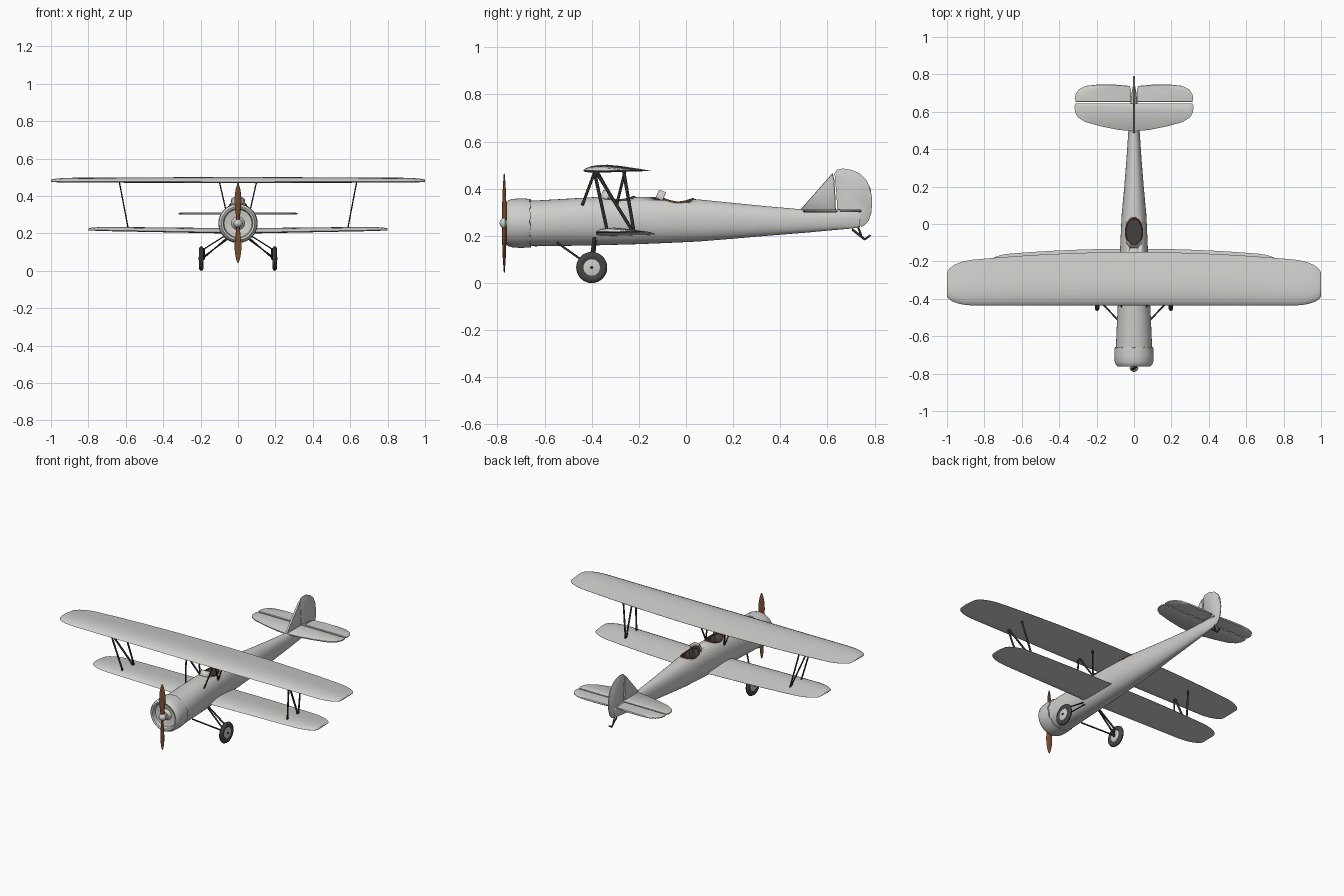
import bpy, bmesh, math
from mathutils import Vector
from math import sin, cos, pi, sqrt

if "Cube" in bpy.data.objects:
    bpy.data.objects.remove(bpy.data.objects["Cube"])


def material(name, r, g, b):
    m = bpy.data.materials.new(name)
    m.diffuse_color = (r, g, b, 1)
    m.use_nodes = True
    m.node_tree.nodes["Principled BSDF"].inputs["Base Color"].default_value = m.diffuse_color
    return m


GREY = material("light grey paint", 0.62, 0.62, 0.60)
WOOD = material("brown wood", 0.20, 0.075, 0.03)
DARK = material("dark strut metal", 0.03, 0.03, 0.03)
RUBBER = material("tyre rubber", 0.06, 0.06, 0.06)
INSIDE = material("cockpit interior", 0.06, 0.055, 0.05)


def finish(name, bm, mat, mirror=False, angle=40):
    bmesh.ops.recalc_face_normals(bm, faces=bm.faces)
    me = bpy.data.meshes.new(name)
    bm.to_mesh(me)
    bm.free()
    me.materials.append(mat)
    ob = bpy.data.objects.new(name, me)
    bpy.context.collection.objects.link(ob)
    bpy.ops.object.select_all(action='DESELECT')
    ob.select_set(True)
    bpy.context.view_layer.objects.active = ob
    bpy.ops.object.shade_smooth_by_angle(angle=math.radians(angle))
    if mirror:
        ob.modifiers.new("mirror", 'MIRROR').use_mirror_merge = False
    return ob


def add_loft(bm, rings, loop=False):
    vs = [[bm.verts.new(p) for p in ring] for ring in rings]
    n = len(vs[0])
    pairs = list(zip(vs, vs[1:])) + ([(vs[-1], vs[0])] if loop else [])
    for a, b in pairs:
        for i in range(n):
            bm.faces.new((a[i], a[(i + 1) % n], b[(i + 1) % n], b[i]))
    if not loop:
        bm.faces.new(vs[0])
        bm.faces.new(vs[-1])


def loft(name, rings, mat, mirror=False, loop=False, angle=40):
    bm = bmesh.new()
    add_loft(bm, rings, loop)
    return finish(name, bm, mat, mirror, angle)


def lathe(name, profile, axis, centre, mat, n=32, mirror=False):
    rings = []
    for a, r in profile:
        ring = []
        for i in range(n):
            c, s = r * cos(2 * pi * i / n), r * sin(2 * pi * i / n)
            ring.append(Vector(centre) + Vector((a, c, s) if axis == 'x' else (c, a, s)))
        rings.append(ring)
    return loft(name, rings, mat, mirror)


def strut(name, p, q, wide=0.007, thin=0.0035, mat=DARK, mirror=True):
    p, q = Vector(p), Vector(q)
    d = (q - p).normalized()
    u = (Vector((0, 1, 0)) - d * d.y).normalized()
    v = d.cross(u)
    offs = [u * wide * cos(pi * i / 5) + v * thin * sin(pi * i / 5) for i in range(10)]
    return loft(name, [[e + o for o in offs] for e in (p, q)], mat, mirror, angle=60)


def plate(name, pts, axis, level, half, mat, mirror=False):
    # flat outline thickened about a level, edges softened
    def at(a, b, t):
        return (a, b, level + t) if axis == 'z' else (level + t, a, b)
    cx = sum(p[0] for p in pts) / len(pts)
    cy = sum(p[1] for p in pts) / len(pts)
    rings = []
    for t, k in ((-half, 0.95), (-half * 0.5, 1), (half * 0.5, 1), (half, 0.95)):
        rings.append([at(cx + (a - cx) * k, cy + (b - cy) * k, t) for a, b in pts])
    return loft(name, rings, mat, mirror)


# fuselage: y, half width, bottom, top
STATIONS = [(-0.72, .094, .160, .348), (-0.64, .096, .156, .350), (-0.5, .090, .158, .358),
            (-0.38, .084, .160, .365), (-0.2, .077, .165, .366), (-0.08, .072, .170, .363),
            (0.05, .066, .176, .355), (0.2, .052, .188, .340), (0.35, .040, .201, .325),
            (0.5, .030, .213, .312), (0.62, .021, .224, .308), (0.70, .013, .231, .305),
            (0.738, .006, .237, .300)]


def body_at(y):
    for a, b in zip(STATIONS, STATIONS[1:]):
        if y <= b[0]:
            t = (y - a[0]) / (b[0] - a[0])
            return [m + (n - m) * t for m, n in zip(a[1:], b[1:])]
    return STATIONS[-1][1:]


def spow(v):
    return math.copysign(abs(v) ** 0.93, v)


rings = []
for y, w, lo, hi in STATIONS:
    rings.append([(w * spow(cos(2 * pi * i / 40)), y,
                   (lo + hi) / 2 + (hi - lo) / 2 * spow(sin(2 * pi * i / 40))) for i in range(40)])
fuselage = loft("fuselage", rings, GREY)

# cockpit openings with wooden rims and windscreens
for label, yc, ly in (("front", -0.285, 0.065), ("rear", -0.042, 0.072)):
    ell = [(0.044 * cos(2 * pi * i / 32), yc + ly * sin(2 * pi * i / 32)) for i in range(32)]
    cutter = loft(label + "_cockpit_cutter", [[(x, y, z) for x, y in ell] for z in (0.285, 0.45)], INSIDE)
    cutter.hide_render = True
    cutter.hide_viewport = True
    cut = fuselage.modifiers.new(label + " cockpit", 'BOOLEAN')
    cut.operation, cut.solver, cut.object = 'DIFFERENCE', 'EXACT', cutter
    cut.material_mode = 'TRANSFER'
    rim = []
    for x, y in ell:
        w, lo, hi = body_at(y)
        z = (lo + hi) / 2 + (hi - lo) / 2 * (1 - min(1, abs(x) / w) ** 2.15) ** (1 / 2.15)
        out = Vector((x, y - yc, 0)).normalized()
        rim.append([Vector((x, y, z)) + out * 0.005 * cos(pi * k / 3) + Vector((0, 0, 0.005 * sin(pi * k / 3)))
                    for k in range(6)])
    loft(label + "_cockpit_rim", rim, WOOD, loop=True, angle=80)
    y0 = yc - ly - 0.02
    foot = [(-0.042, y0 + 0.028), (-0.02, y0), (0.02, y0), (0.042, y0 + 0.028)]
    bm = bmesh.new()
    low = [bm.verts.new((x, y, 0.353 if abs(x) < 0.03 else 0.34)) for x, y in foot]
    top = [bm.verts.new((x * 0.85, y + 0.02, 0.396 if abs(x) < 0.03 else 0.385)) for x, y in foot]
    for i in range(3):
        bm.faces.new((low[i], low[i + 1], top[i + 1], top[i]))
    screen = finish(label + "_windscreen", bm, GREY, angle=20)
    screen.modifiers.new("thickness", 'SOLIDIFY').thickness = 0.003

# engine cowling with scalloped rear edge, nose face and spinner
cowl = lathe("engine_cowling", [(-0.657, .097), (-0.657, .103), (-0.70, .105), (-0.735, .103), (-0.752, .098),
                                (-0.761, .089), (-0.757, .079), (-0.735, .074), (-0.728, .035), (-0.745, .022)],
             'y', (0, 0, 0.254), GREY, 48)
for v in cowl.data.vertices:
    if v.index < 96 and v.index % 4 < 2:
        v.co.y -= 0.006
lathe("spinner", [(-0.74, .012), (-0.765, .016), (-0.768, .024), (-0.777, .022), (-0.786, .014), (-0.791, .004)],
      'y', (0, 0, 0.254), GREY, 20)

# two propeller blades: radius, half width, half thickness, pitch
bm = bmesh.new()
for s in (1, -1):
    blade = []
    for r, w, t, pitch in ((0, .010, .008, .8), (.03, .012, .007, .7), (.07, .016, .006, .5), (.11, .019, .005, .35),
                           (.15, .018, .004, .28), (.185, .012, .003, .22), (.205, .006, .002, .2), (.211, .002, .001, .2)):
        ring = []
        for i in range(12):
            a, b = w * cos(pi * i / 6), t * sin(pi * i / 6)
            ring.append((s * (a * cos(pitch) - b * sin(pitch)), -0.771 + a * sin(pitch) + b * cos(pitch), 0.254 + s * r))
        blade.append(ring)
    add_loft(bm, blade)
finish("propeller", bm, WOOD)

# wings: rounded tips, swept-in trailing edge, flat-bottomed section
SECTION = [(0, 0), (.03, .38), (.1, .72), (.22, .95), (.36, 1), (.55, .8), (.78, .42), (1, .03),
           (1, -.03), (.7, -.12), (.35, -.25), (.12, -.28), (.03, -.2)]


def wing(name, span, lead, trail, curve, tip, z0, rise, thick):
    flat = span - tip
    xs = [flat * i / 6 for i in range(6)] + [flat + tip * sin(pi / 2 * i / 10) for i in range(11)]
    rings = []
    for x in [-v for v in xs[:0:-1]] + xs:
        s = max(0, (abs(x) - flat) / tip)
        e = 1 - sqrt(max(0, 1 - s * s))
        le = lead + 0.055 * e
        te = trail - curve * x * x - 0.06 * e
        t = thick * (1 - 0.25 * abs(x) / span) * (1 - 0.6 * e)
        rings.append([(x, le + (te - le) * c, z0 + rise * abs(x) / span + t * h) for c, h in SECTION])
    return loft(name, rings, GREY, angle=60)


wing("upper_wing", 1.0, -0.435, -0.150, 0.055, 0.14, 0.476, 0.002, 0.026)
wing("lower_wing", 0.8, -0.382, -0.132, 0.060, 0.14, 0.205, 0.014, 0.023)

# interplane and cabane struts
for label, a, b in (("front", -0.39, -0.335), ("rear", -0.265, -0.222), ("diagonal", -0.385, -0.23)):
    strut("interplane_strut_" + label, (0.635, a, 0.478), (0.587, b, 0.226))
for label, a, b in (("front", -0.385, -0.44), ("middle", -0.38, -0.295), ("rear", -0.258, -0.295)):
    strut("cabane_strut_" + label, (0.10, a, 0.478), (0.066, b, 0.33), 0.006)

# landing gear
strut("gear_front_strut", (0.185, -0.41, 0.075), (0.055, -0.545, 0.17), 0.005)
strut("gear_main_strut", (0.185, -0.40, 0.115), (0.05, -0.388, 0.20), 0.007)
strut("gear_rear_strut", (0.185, -0.395, 0.067), (0.05, -0.385, 0.185), 0.006)
strut("gear_upright", (0.182, -0.40, 0.06), (0.182, -0.40, 0.122), 0.008, 0.005)
strut("axle", (0.178, -0.40, 0.067), (0.20, -0.40, 0.067), 0.007, 0.007)
wheel = (0.197, -0.40, 0.066)
lathe("tyre", [(-.007, .034), (-.011, .044), (-.012, .053), (-.008, .062), (0, .066),
               (.008, .062), (.012, .053), (.011, .044), (.007, .034)], 'x', wheel, RUBBER, 32, True)
lathe("wheel_hub", [(-.011, .02), (-.008, .035), (.008, .035), (.011, .02)], 'x', wheel, GREY, 24, True)
lathe("hub_cap", [(-.015, .007), (.015, .007)], 'x', wheel, DARK, 12, True)

# tail surfaces
plate("tailplane", [(0, .495), (.08, .503), (.18, .523), (.26, .545), (.30, .57), (.316, .60), (.318, .63),
                    (.312, .643), (-.312, .643), (-.318, .63), (-.316, .60), (-.30, .57), (-.26, .545),
                    (-.18, .523), (-.08, .503)], 'z', 0.306, 0.006, GREY)
plate("elevator", [(.017, .652), (.312, .652), (.317, .67), (.312, .695), (.295, .72), (.26, .738),
                   (.20, .745), (.10, .745), (.022, .738), (.017, .72)], 'z', 0.306, 0.005, GREY, True)
plate("fin", [(.475, .30), (.55, .385), (.622, .467), (.629, .44), (.634, .36), (.636, .30)], 'x', 0, 0.006, GREY)
plate("rudder", [(.642, .31), (.638, .38), (.630, .465), (.640, .481), (.665, .486), (.70, .481), (.735, .466),
                 (.765, .437), (.783, .40), (.790, .35), (.787, .30), (.775, .265), (.758, .245), (.742, .238),
                 (.738, .30)], 'x', 0, 0.006, GREY)

# tail skid
strut("tail_skid_arm", (0, 0.705, 0.228), (0, 0.76, 0.184), 0.005, 0.004, mirror=False)
strut("tail_skid_tip", (0, 0.757, 0.184), (0, 0.783, 0.203), 0.004, 0.004, mirror=False)
strut("tail_skid_brace", (0, 0.728, 0.242), (0, 0.746, 0.196), 0.004, 0.004, mirror=False)
